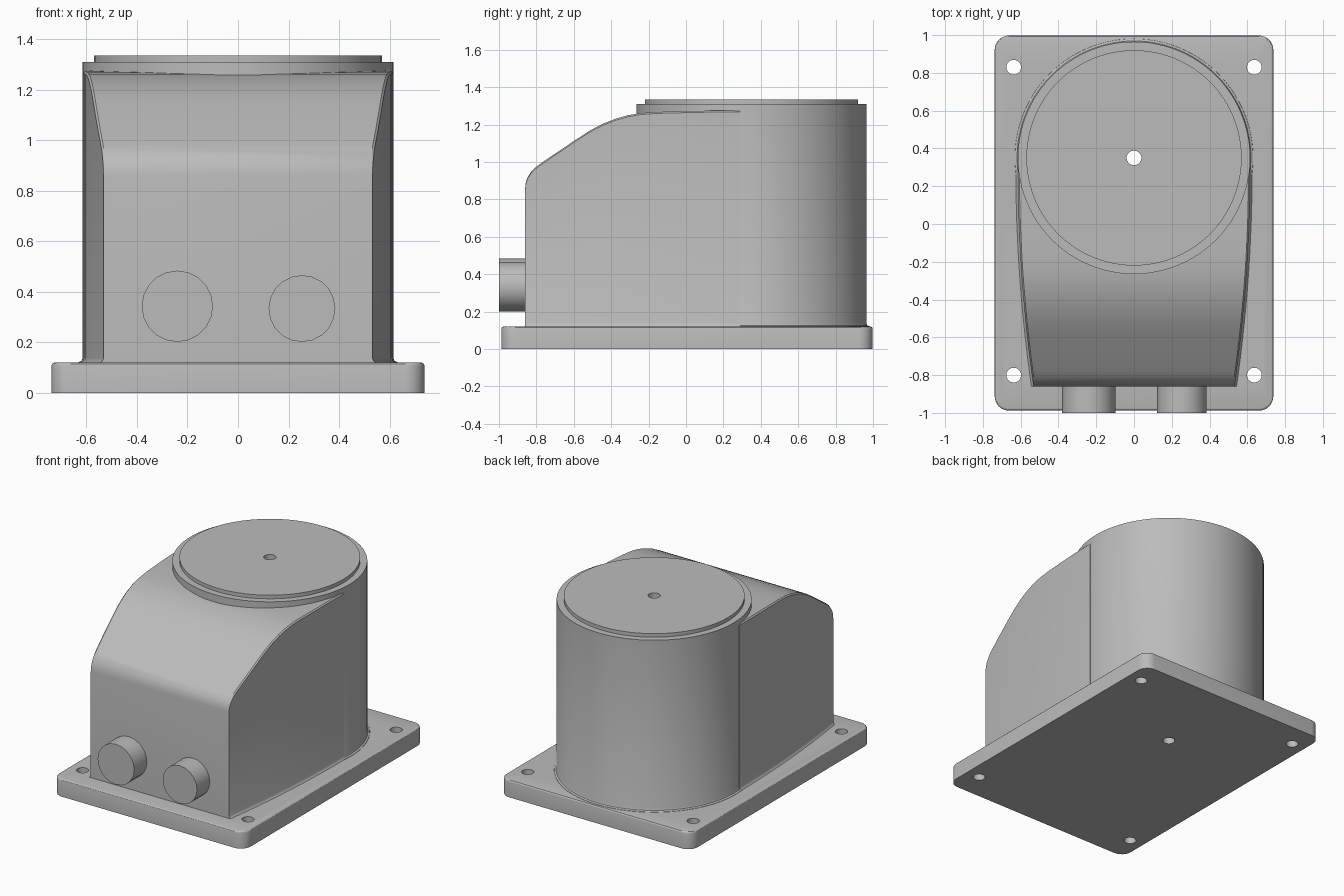
import bpy
import bmesh
from math import radians, sin, cos, tau
from mathutils import Matrix, Vector

default = bpy.data.objects.get("Cube")
if default:
    bpy.data.objects.remove(default, do_unlink=True)

# Single flat colour
grey = bpy.data.materials.new("plain grey")
grey.use_nodes = True
COLOUR = (0.5, 0.5, 0.5, 1)
grey.diffuse_color = COLOUR
grey.node_tree.nodes["Principled BSDF"].inputs["Base Color"].default_value = COLOUR

DRUM_Y, DRUM_R, BASE_TOP, HOLE_R = 0.35, 0.615, 0.12, 0.039


def finish(name, bm, smooth=True):
    bmesh.ops.recalc_face_normals(bm, faces=bm.faces)
    mesh = bpy.data.meshes.new(name)
    bm.to_mesh(mesh)
    bm.free()
    mesh.materials.append(grey)
    obj = bpy.data.objects.new(name, mesh)
    bpy.context.collection.objects.link(obj)
    if smooth:
        shade(obj)
    return obj


def activate(obj):
    bpy.ops.object.select_all(action='DESELECT')
    obj.select_set(True)
    bpy.context.view_layer.objects.active = obj


def shade(obj):
    activate(obj)
    bpy.ops.object.shade_smooth_by_angle(angle=radians(30))


def add_cylinder(bm, centre, radius, depth, segments, rotation=Matrix()):
    bmesh.ops.create_cone(bm, cap_ends=True, segments=segments, radius1=radius,
                          radius2=radius, depth=depth,
                          matrix=Matrix.Translation(centre) @ rotation)


# Base plate with rounded corners and softened top edge
bm = bmesh.new()
bmesh.ops.create_cube(bm, size=1, matrix=Matrix.Translation((0, 0.005, BASE_TOP / 2))
                      @ Matrix.Diagonal((1.475, 1.985, BASE_TOP, 1)))
upright = [e for e in bm.edges if abs(e.verts[0].co.z - e.verts[1].co.z) > 0.01]
bmesh.ops.bevel(bm, geom=upright, offset=0.075, segments=8, profile=0.5, affect='EDGES')
rim = [e for e in bm.edges if len(e.link_faces) == 2
       and all(v.co.z > BASE_TOP - 0.001 for v in e.verts)]
bmesh.ops.bevel(bm, geom=rim, offset=0.012, segments=3, profile=0.5, affect='EDGES')
base = finish("base_plate", bm, smooth=False)

# Screw holes and centre hole through the plate
bm = bmesh.new()
for x, y in [(-0.637, 0.83), (0.637, 0.83), (-0.637, -0.8), (0.637, -0.8), (0, DRUM_Y)]:
    add_cylinder(bm, (x, y, 0.06), HOLE_R, 0.4, 32)
cutter = finish("hole_cutter", bm)
cutter.hide_render = True
cut = base.modifiers.new("holes", 'BOOLEAN')
cut.operation, cut.object, cut.solver = 'DIFFERENCE', cutter, 'EXACT'
activate(base)
bpy.ops.object.modifier_apply(modifier=cut.name)
bpy.data.objects.remove(cutter, do_unlink=True)
shade(base)

# Drum with raised cap and centre bore, turned from a closed profile
profile = [(HOLE_R, BASE_TOP - 0.005), (DRUM_R + 0.018, BASE_TOP - 0.005),
           (DRUM_R + 0.015, BASE_TOP + 0.002), (DRUM_R + 0.004, BASE_TOP + 0.007),
           (DRUM_R, BASE_TOP + 0.018), (DRUM_R, 1.31), (0.57, 1.31),
           (0.57, 1.335), (HOLE_R, 1.335)]
SIDES = 96
bm = bmesh.new()
rings = []
for i in range(SIDES):
    a = tau * i / SIDES
    rings.append([bm.verts.new((r * cos(a), DRUM_Y + r * sin(a), z)) for r, z in profile])
for i, ring in enumerate(rings):
    following = rings[(i + 1) % SIDES]
    for j in range(len(profile)):
        k = (j + 1) % len(profile)
        bm.faces.new((ring[j], following[j], following[k], ring[k]))
finish("drum", bm)

# Sloped front housing, lofted along its length
roof = [(-0.86, 0.86), (-0.856, 0.893), (-0.846, 0.92), (-0.83, 0.945), (-0.81, 0.967),
        (-0.78, 0.99), (-0.7, 1.045), (-0.6, 1.112), (-0.52, 1.165), (-0.45, 1.202),
        (-0.38, 1.23), (-0.31, 1.25), (-0.24, 1.262), (-0.15, 1.268), (0, 1.272),
        (0.15, 1.275), (0.29, 1.276)]
bm = bmesh.new()
rings = []
for y, top in roof:
    w = DRUM_R - 0.083 * ((0.3 - y) / 1.16) ** 2
    half = [(w + 0.015, BASE_TOP - 0.004), (w + 0.004, BASE_TOP + 0.007),
            (w, BASE_TOP + 0.018), (w, top - 0.008), (w - 0.008, top)]
    section = half + [(-x, z) for x, z in reversed(half)]
    rings.append([bm.verts.new((x, y, z)) for x, z in section])
for a, b in zip(rings, rings[1:]):
    for j in range(len(a)):
        k = (j + 1) % len(a)
        bm.faces.new((a[j], a[k], b[k], b[j]))
bm.faces.new(rings[0])
bm.faces.new(rings[-1])
finish("front_housing", bm)

# Cable ports on the front
for name, x, z, r in [("right_port", -0.24, 0.343, 0.141), ("left_port", 0.253, 0.334, 0.132)]:
    bm = bmesh.new()
    add_cylinder(bm, Vector((x, -0.92, z)), r, 0.16, 20, Matrix.Rotation(radians(90), 4, 'X'))
    finish(name, bm)
